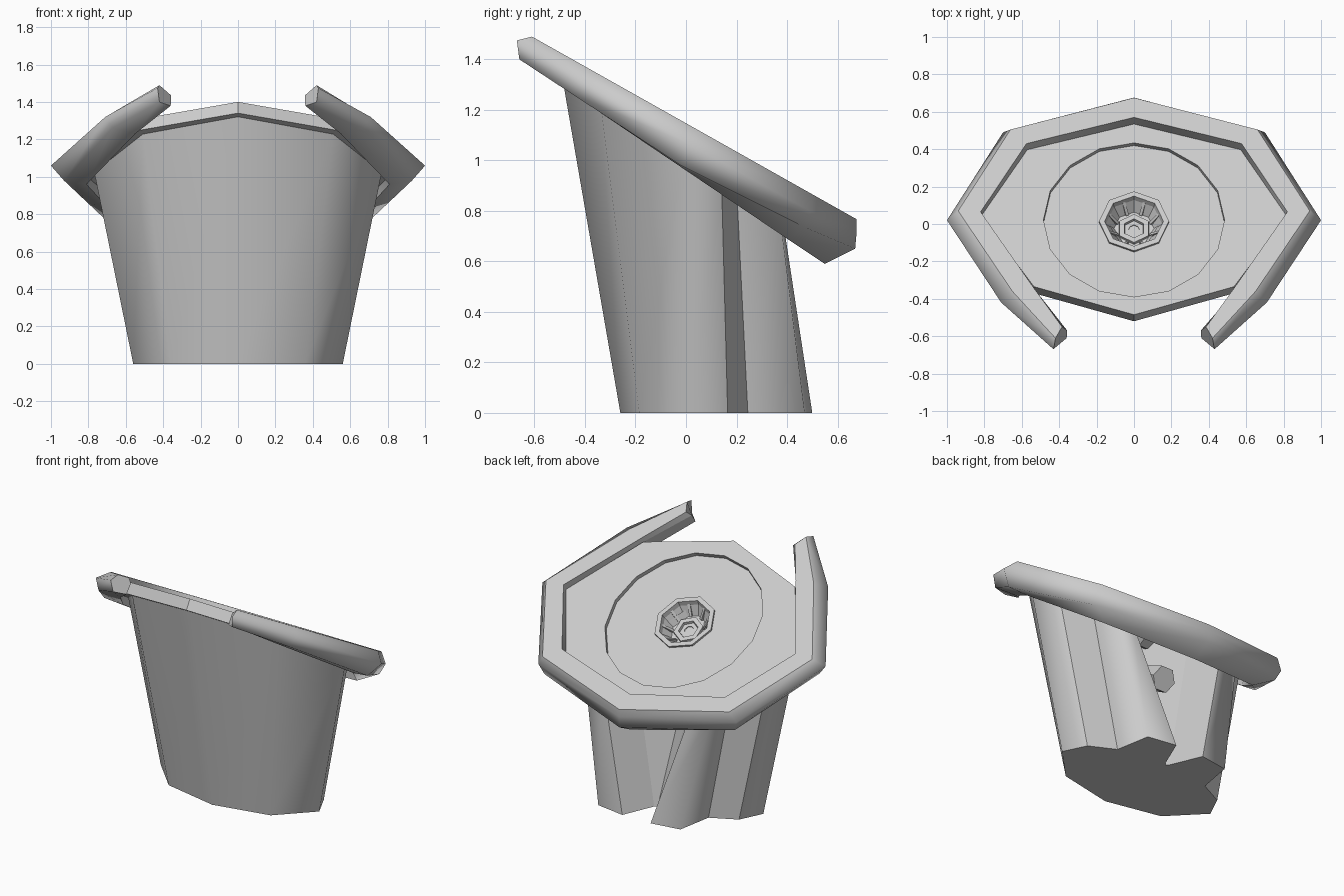
import bpy, bmesh, math
from mathutils import Vector, Matrix

if "Cube" in bpy.data.objects:
    bpy.data.objects.remove(bpy.data.objects["Cube"])


def finish(name, bm):
    bmesh.ops.recalc_face_normals(bm, faces=bm.faces[:])
    me = bpy.data.meshes.new(name)
    bm.to_mesh(me)
    bm.free()
    ob = bpy.data.objects.new(name, me)
    bpy.context.collection.objects.link(ob)
    return ob


def loft(name, rings, cap_start=True, cap_end=True, sharp=None):
    """Skin closed rings of equal length; 'sharp' lists the creased lines of a smooth loft."""
    bm = bmesh.new()
    vs = [[bm.verts.new(p) for p in r] for r in rings]
    n = len(rings[0])
    for a, b in zip(vs, vs[1:]):
        for i in range(n):
            j = (i + 1) % n
            f = bm.faces.new((a[i], a[j], b[j], b[i]))
            f.smooth = sharp is not None
        for i in sharp or []:
            bm.edges.get((a[i], b[i])).smooth = False
    for ring, wanted in ((vs[0], cap_start), (vs[-1], cap_end)):
        if wanted:
            for e in bm.faces.new(ring).edges:
                e.smooth = False
    return finish(name, bm)


def mirrored(half):
    """Close a half outline whose first and last points lie on x = 0."""
    return half + [(-p[0],) + tuple(p[1:]) for p in half[-2:0:-1]]


def lathe(name, profile, sides, mat, caps=True):
    rings = []
    for r, h in profile:
        rings.append([mat @ Vector((r * math.sin(2 * math.pi * i / sides),
                                    r * math.cos(2 * math.pi * i / sides), h))
                      for i in range(sides)])
    return loft(name, rings, caps, caps)


def cut(ob, cutter):
    m = ob.modifiers.new("cut", 'BOOLEAN')
    m.operation = 'DIFFERENCE'
    m.solver = 'EXACT'
    m.object = cutter
    cutter.hide_render = True
    cutter.hide_viewport = True


def floor_z(y):
    return 1.10 - 0.62 * y


def rim_z(y):
    return 1.147 - 0.5625 * y


# pedestal: rounded front, fluted back with a V opening between the legs
base = [(0, -.26), (.36, -.185), (.56, .02), (.49, .165), (.33, .245),
        (.29, .47), (.10, .50), (.015, .30), (0, .285)]
head = [(0, -.49), (.51, -.34), (.77, -.01), (.68, .14), (.48, .20),
        (.46, .37), (.33, .38), (.25, .18), (0, -.22)]
loft("pedestal",
     [mirrored([(x, y, 0) for x, y in base]),
      mirrored([(x, y, floor_z(y) - .075) for x, y in head])],
     True, False, sharp=[3, 4, 6, 7, 8, 9, 10, 12, 13])

# basin floor: sloping octagonal slab
octagon = [(0, -.485), (.535, -.335), (.83, .06), (.585, .425), (0, .565)]
top = mirrored([(x, y, floor_z(y)) for x, y in octagon])
bottom = [(x, y - .035, z - .06) for x, y, z in top]
slab = loft("basin_floor", [bottom, top])

# round dish sunk into the floor
dish_mat = Matrix.Translation((0, .022, floor_z(.022))) @ Matrix.Rotation(-math.atan(.62), 4, 'X')
cut(slab, lathe("dish_cutter", [(.484, -.3), (.484, .2)], 16, dish_mat))
dish = lathe("dish", [(.483, -.07), (.483, -.025)], 16, dish_mat)
cut(dish, lathe("drain_cutter", [(.17, -.2), (.17, .2)], 8, dish_mat))

# drain cup with flange, and a hexagonal plug with a hole
lathe("drain_cup", [(.165, -.05), (.165, -.025), (.187, -.025), (.187, -.012), (.157, -.012),
                    (.15, -.04), (.11, -.10), (.03, -.10),
                    (.03, -.14), (.12, -.14), (.165, -.05)], 8, dish_mat, False)
lathe("drain_plug", [(.095, -.12), (.09, -.085), (.06, -.085), (.055, -.105)], 6, dish_mat)
for i in range(8):
    rib = Matrix.Rotation(math.pi * (i + .5) / 4, 4, 'Z')
    rings = [[dish_mat @ rib @ Vector(p) for p in
              [(x, .142, -.03), (x, .142, -.06), (x, .10, -.10), (x, .09, -.09)]]
             for x in (-.008, .008)]
    loft("drain_rib", rings)

# waste pipe, leading from the cup to the opening at the back
path = [((0, -.07, .95), (0, -.5, -1)), ((0, -.04, .74), (0, .6, -1)), ((0, .27, .58), (0, 1, -.5))]
rings = []
for pos, axis in path:
    v = Vector(axis).normalized().cross(Vector((1, 0, 0)))
    rings.append([Vector(pos) + .08 * (math.cos(a) * Vector((1, 0, 0)) + math.sin(a) * v)
                  for a in [math.pi * k / 3 for k in range(6)]])
loft("waste_pipe", rings)

# rim: stations run back centre to arm tip as
# (top inner, top outer, outer edge, lower outer, bottom inner, foot of inner wall)
stations = [
    [(0, .57), (0, .675), (0, .676, .72), (0, .67, .65), (0, .55, .59), (0, .532, .765)],
    [(.575, .43), (.66, .505), (.70, .49, .80), (.67, .47, .735), (.56, .40, .69), (.57, .395, .85)],
    [(.82, .065), (.94, .07), (1.0, .02, 1.06), (.93, -.02, .98), (.81, 0, .96), (.815, .035, 1.06)],
    [(.53, -.35), (.65, -.36), (.71, -.42, 1.32), (.67, -.45, 1.262), (.55, -.40, 1.23), (.53, -.37, 1.31)],
    [(.385, -.55), (.42, -.61), (.43, -.67, 1.475), (.42, -.66, 1.40), (.36, -.61, 1.38), (.357, -.57, 1.435)],
]
half = [[p if len(p) == 3 else (p[0], p[1], rim_z(p[1])) for p in s] for s in stations]
other = [[(-x, y, z) for x, y, z in s] for s in half[:0:-1]]
loft("rim", other + half, sharp=[0, 1, 4, 5])
